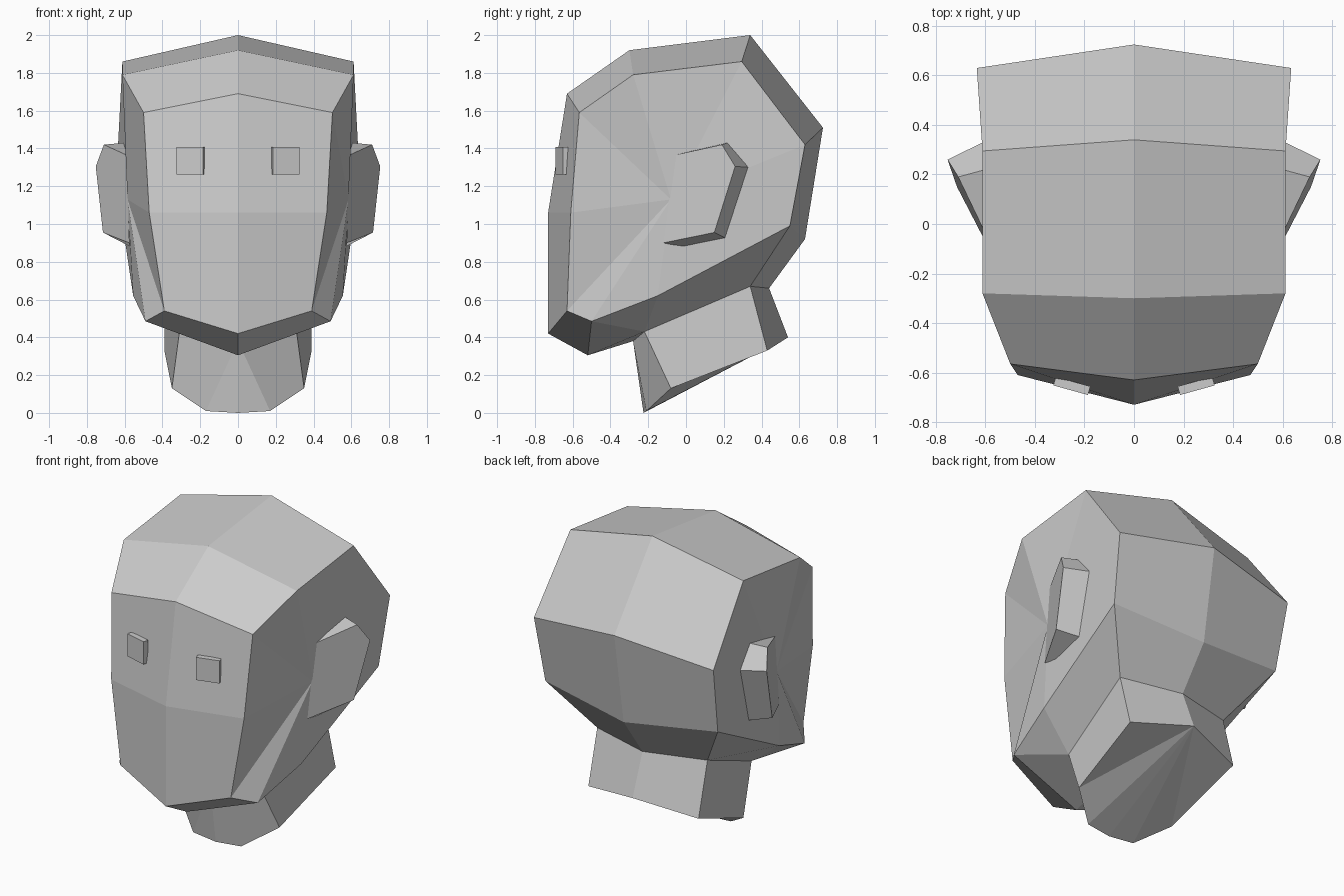
import bpy, bmesh
from mathutils import Vector, Matrix

if "Cube" in bpy.data.objects:
    bpy.data.objects.remove(bpy.data.objects["Cube"])

grey = bpy.data.materials.new("plain grey")
grey.diffuse_color = (0.60, 0.60, 0.60, 1)
grey.use_nodes = True
grey.node_tree.nodes["Principled BSDF"].inputs["Base Color"].default_value = grey.diffuse_color


def half_mesh(name, points, faces):
    """Right half built from named points, mirrored across x = 0."""
    bm = bmesh.new()
    v = {k: bm.verts.new(p) for k, p in points.items()}
    for f in faces:
        bm.faces.new([v[k] for k in f.split()])
    # reflect and weld the centre line
    half = bm.verts[:] + bm.edges[:] + bm.faces[:]
    dup = bmesh.ops.duplicate(bm, geom=half)["geom"]
    for d in dup:
        if isinstance(d, bmesh.types.BMVert):
            d.co.x = -d.co.x
    bmesh.ops.remove_doubles(bm, verts=bm.verts[:], dist=0.0005)
    bmesh.ops.recalc_face_normals(bm, faces=bm.faces[:])
    mesh = bpy.data.meshes.new(name)
    bm.to_mesh(mesh)
    bm.free()
    mesh.materials.append(grey)
    ob = bpy.data.objects.new(name, mesh)
    bpy.context.collection.objects.link(ob)
    return ob


# Collar ring shared by head and neck
collar = {
    "nf": (0, -0.28, 0.38), "ns": (0.31, -0.22, 0.43),
    "nb": (0.39, 0.34, 0.67), "nc": (0, 0.44, 0.66),
}

# Head: centre line c*, side ring s*, temple in the middle of the side
head = {
    "c_chin": (0, -0.52, 0.305), "c_mouth": (0, -0.73, 0.42),
    "c_nose": (0, -0.73, 1.06), "c_brow": (0, -0.63, 1.69),
    "c_fore": (0, -0.30, 1.92), "c_crown": (0, 0.34, 2.0),
    "c_back": (0, 0.725, 1.51), "c_nape": (0, 0.63, 0.92),
    "s_chin": (0.49, -0.50, 0.485), "s_mouth": (0.39, -0.63, 0.54),
    "s_nose": (0.47, -0.61, 1.06), "s_brow": (0.50, -0.565, 1.59),
    "s_fore": (0.612, -0.28, 1.79), "s_crown": (0.612, 0.295, 1.86),
    "s_back": (0.635, 0.63, 1.42), "s_nape": (0.61, 0.55, 0.99),
    "s_jaw": (0.555, -0.15, 0.62), "temple": (0.585, -0.08, 1.13),
}
ring = ["mouth", "nose", "brow", "fore", "crown", "back", "nape"]
faces = [f"c_{a} c_{b} s_{b} s_{a}" for a, b in zip(["chin"] + ring, ring)]
loop = ring + ["jaw", "chin", "mouth"]
faces += [f"s_{a} s_{b} temple" for a, b in zip(loop, loop[1:])]
# underside of jaw and nape
faces += ["c_chin s_chin ns nf", "s_chin s_jaw ns",
          "s_jaw s_nape nb ns", "s_nape c_nape nc nb"]
half_mesh("head", {**head, **collar}, faces)

# Neck, slanting back, closed below
neck = {
    "bf": (0, -0.225, 0.0), "bq": (0.17, -0.21, 0.01),
    "bs": (0.35, -0.08, 0.13), "bb": (0.39, 0.43, 0.33),
    "bc": (0, 0.54, 0.40),
}
half_mesh("neck", {**neck, **collar},
          ["nf bq bf", "nf ns bs bq", "ns nb bb bs", "nb nc bc bb",
           "bf bq bc", "bq bs bc", "bs bb bc"])

# Ears: outer plate flaring out from the head, rim leading back into it
ear = {
    "o0": (0.59, -0.06, 1.365), "o1": (0.71, 0.19, 1.42),
    "o2": (0.753, 0.26, 1.305), "o3": (0.715, 0.15, 0.955),
    "o4": (0.575, -0.12, 0.90),
    "i1": (0.60, 0.22, 1.43), "i2": (0.60, 0.335, 1.30),
    "i3": (0.58, 0.21, 0.925), "i4": (0.57, -0.02, 0.88),
}
half_mesh("ears", ear,
          ["o0 o1 o2 o3 o4", "o0 i1 o1", "o1 i1 i2 o2", "o2 i2 i3 o3",
           "o3 i3 i4 o4", "o0 o4 i4 i3 i2 i1"])

# Eyes: small blocks turned to follow the face
for side in (1, -1):
    bm = bmesh.new()
    bmesh.ops.create_cube(bm, size=1)
    turn = Matrix.Rotation(side * 0.27, 4, "Z")
    place = Matrix.Translation(Vector((side * 0.251, -0.654, 1.335)))
    size = Matrix.Diagonal((0.145, 0.036, 0.145, 1))
    bm.transform(place @ turn @ size)
    mesh = bpy.data.meshes.new("eye")
    bm.to_mesh(mesh)
    bm.free()
    mesh.materials.append(grey)
    eye = bpy.data.objects.new("right_eye" if side > 0 else "left_eye", mesh)
    bpy.context.collection.objects.link(eye)
